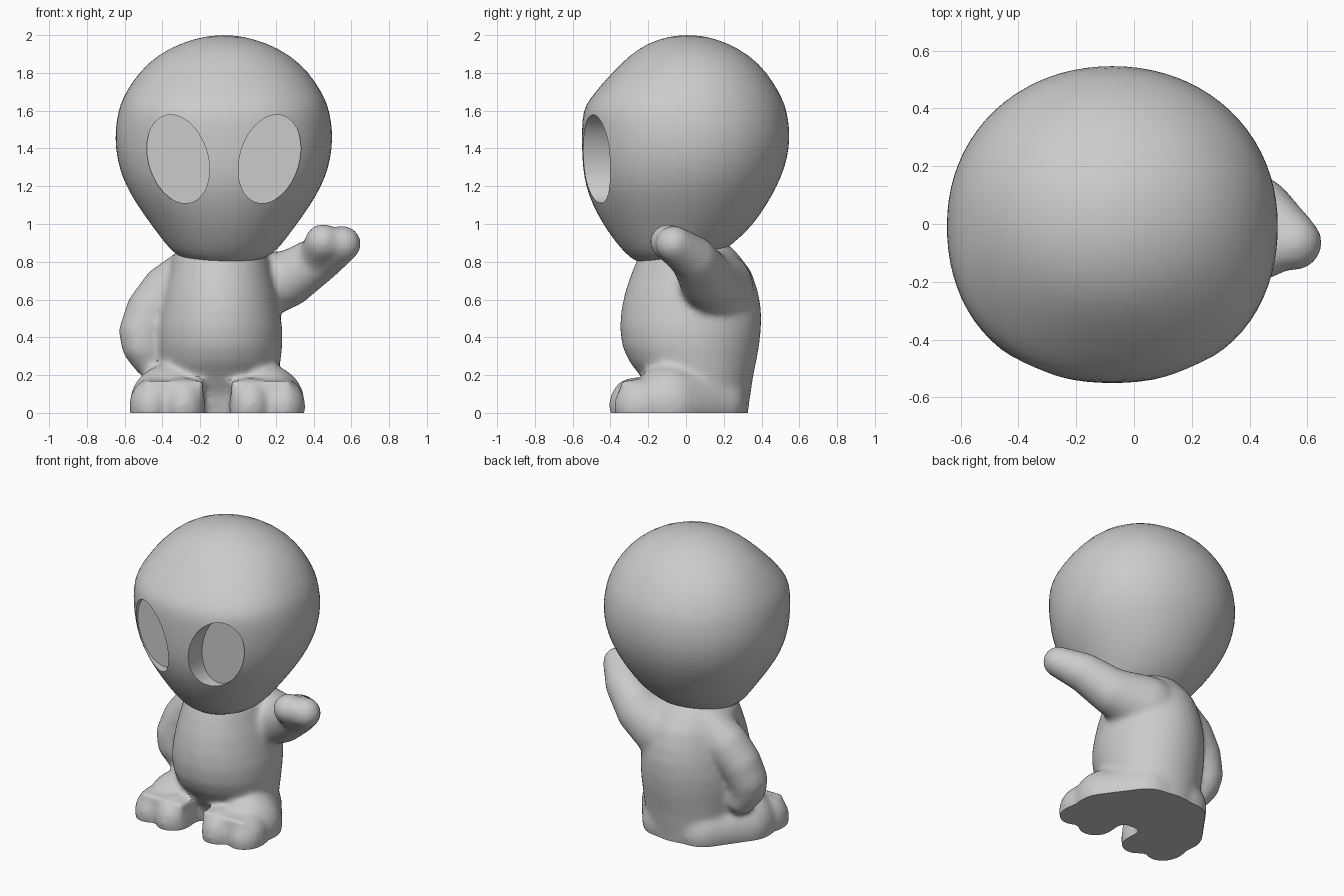
import bpy, bmesh, math
from mathutils import Matrix, Vector

if "Cube" in bpy.data.objects:
    bpy.data.objects.remove(bpy.data.objects["Cube"])

grey = bpy.data.materials.new("warm_grey")
grey.diffuse_color = (0.6, 0.6, 0.6, 1)
grey.use_nodes = True
grey.node_tree.nodes["Principled BSDF"].inputs["Base Color"].default_value = grey.diffuse_color


def loft(bm, rings, cx, segs, back=2.0):
    """Closed loft through rings of (z, half width, front y, back y, roundness)."""
    loops = []
    for z, rx, yf, yb, n in rings:
        cy, ry, loop = (yf + yb) / 2, (yb - yf) / 2, []
        for i in range(segs):
            a = 2 * math.pi * i / segs
            c, s = math.cos(a), math.sin(a)
            e = n if s < 0 else back
            r = (abs(c) ** e + abs(s) ** e) ** (-1 / e)
            loop.append(bm.verts.new((cx + rx * r * c, cy + ry * r * s, z)))
        loops.append(loop)
    for lo, hi in zip(loops, loops[1:]):
        for i in range(segs):
            j = (i + 1) % segs
            bm.faces.new((lo[i], lo[j], hi[j], hi[i]))
    bm.faces.new(loops[0][::-1])
    bm.faces.new(loops[-1])


def blob(bm, centre, radii):
    m = Matrix.Translation(centre) @ Matrix.Diagonal((*radii, 1))
    bmesh.ops.create_icosphere(bm, subdivisions=3, radius=1, matrix=m)


def block(bm, centre, size):
    m = Matrix.Translation(centre) @ Matrix.Diagonal((*size, 1))
    bmesh.ops.create_cube(bm, size=1, matrix=m)


def limb(bm, points, steps=6):
    """Chain of overlapping spheres through (x, y, z, radius) points."""
    for a, b in zip(points, points[1:]):
        for k in range(steps + 1):
            p = Vector(a).lerp(Vector(b), k / steps)
            blob(bm, p[:3], (p[3],) * 3)


def make(name, bm):
    mesh = bpy.data.meshes.new(name)
    bm.to_mesh(mesh)
    bm.free()
    ob = bpy.data.objects.new(name, mesh)
    bpy.context.collection.objects.link(ob)
    mesh.materials.append(grey)
    return ob


def finish(ob):
    bpy.ops.object.select_all(action='DESELECT')
    ob.select_set(True)
    bpy.context.view_layer.objects.active = ob
    bpy.ops.object.convert(target='MESH')
    bpy.ops.object.shade_smooth_by_angle(angle=math.radians(40))


# Head: rounded skull with a brow ridge and a narrow chin
bm = bmesh.new()
loft(bm, [
    (0.796, 0.03, -0.20, -0.14, 2), (0.797, 0.13, -0.25, 0.0, 2),
    (0.818, 0.225, -0.29, 0.12, 2), (0.865, 0.285, -0.34, 0.21, 2),
    (0.93, 0.335, -0.392, 0.288, 2), (1.00, 0.388, -0.44, 0.358, 2),
    (1.10, 0.459, -0.495, 0.427, 2.05), (1.20, 0.518, -0.532, 0.483, 2.1),
    (1.30, 0.556, -0.547, 0.525, 2.15), (1.40, 0.574, -0.552, 0.547, 2.2),
    (1.50, 0.576, -0.552, 0.551, 2.25), (1.60, 0.559, -0.546, 0.534, 2.35),
    (1.66, 0.538, -0.512, 0.513, 2.35), (1.75, 0.489, -0.438, 0.464, 2.25),
    (1.85, 0.407, -0.345, 0.389, 2.1), (1.93, 0.293, -0.253, 0.28, 2),
    (1.98, 0.162, -0.145, 0.162, 2), (2.000, 0.05, -0.04, 0.06, 2)], -0.075, 40, 2.08)
head = make("head", bm)
head.modifiers.new("smooth_form", 'SUBSURF').levels = 1

# Eye sockets: tilted ovals with flat floors
cutters = []
for side in (-1, 1):
    bpy.ops.mesh.primitive_cylinder_add(
        vertices=64, radius=1, depth=0.6, location=(-0.075 + side * 0.242, -0.69, 1.344),
        rotation=(math.pi / 2, side * math.radians(17), 0))
    cutter = bpy.context.object
    cutter.name = "eye_cutter"
    cutter.scale = (0.157, 0.24, 1)
    cutter.hide_render = True
    cutter.data.materials.append(grey)
    cutters.append(cutter)
    cut = head.modifiers.new("eye_socket", 'BOOLEAN')
    cut.operation, cut.solver, cut.object = 'DIFFERENCE', 'EXACT', cutter
bpy.context.view_layer.update()
finish(head)
for cutter in cutters:
    bpy.data.objects.remove(cutter)

# Body: torso, legs, toes and arms fused into one soft form
bm = bmesh.new()
loft(bm, [
    (-0.10, 0.25, -0.14, 0.318, 2), (0.0, 0.265, -0.15, 0.328, 2),
    (0.10, 0.285, -0.18, 0.342, 2), (0.20, 0.31, -0.245, 0.357, 2),
    (0.27, 0.32, -0.30, 0.372, 2), (0.35, 0.33, -0.337, 0.387, 2),
    (0.45, 0.33, -0.35, 0.398, 2), (0.55, 0.315, -0.342, 0.398, 2),
    (0.65, 0.295, -0.32, 0.38, 2), (0.75, 0.27, -0.285, 0.345, 2),
    (0.83, 0.25, -0.25, 0.285, 2), (0.90, 0.20, -0.20, 0.22, 2)], -0.095, 48)
for side in (-1, 1):
    def at(x):
        return -0.11 + side * x
    limb(bm, [(at(0.12), 0.14, 0.05, 0.185), (at(0.255), -0.09, 0.05, 0.21)])
    # Foot core with two toes, the outer one set back
    block(bm, (at(0.235), -0.215, 0.03), (0.32, 0.25, 0.28))
    blob(bm, (at(0.175), -0.27, 0.04), (0.115, 0.14, 0.15))
    blob(bm, (at(0.35), -0.235, 0.035), (0.118, 0.148, 0.15))
# Raised arm with thumb
limb(bm, [(0.04, 0.16, 0.66, 0.20), (0.26, 0.115, 0.705, 0.15),
          (0.43, 0.04, 0.815, 0.125), (0.555, -0.065, 0.895, 0.098)])
limb(bm, [(0.42, 0.0, 0.83, 0.10), (0.45, -0.095, 0.905, 0.098)])
# Hanging arm
limb(bm, [(-0.24, 0.1, 0.73, 0.15), (-0.37, 0.095, 0.645, 0.145),
          (-0.46, 0.08, 0.54, 0.135), (-0.505, 0.06, 0.43, 0.127),
          (-0.50, 0.05, 0.36, 0.118), (-0.46, 0.06, 0.28, 0.10)], 4)
body = make("body", bm)
fuse = body.modifiers.new("fuse", 'REMESH')
fuse.mode, fuse.voxel_size = 'VOXEL', 0.017
soft = body.modifiers.new("soften", 'SMOOTH')
soft.factor, soft.iterations = 0.5, 16
finish(body)

# Flat sole at ground level
bm = bmesh.new()
bm.from_mesh(body.data)
bmesh.ops.bisect_plane(bm, geom=bm.verts[:] + bm.edges[:] + bm.faces[:],
                       plane_co=(0, 0, 0), plane_no=(0, 0, 1), clear_inner=True)
rim = [e for e in bm.edges if e.is_boundary]
bmesh.ops.holes_fill(bm, edges=rim, sides=0)
bm.normal_update()
bm.to_mesh(body.data)
bm.free()
finish(body)
